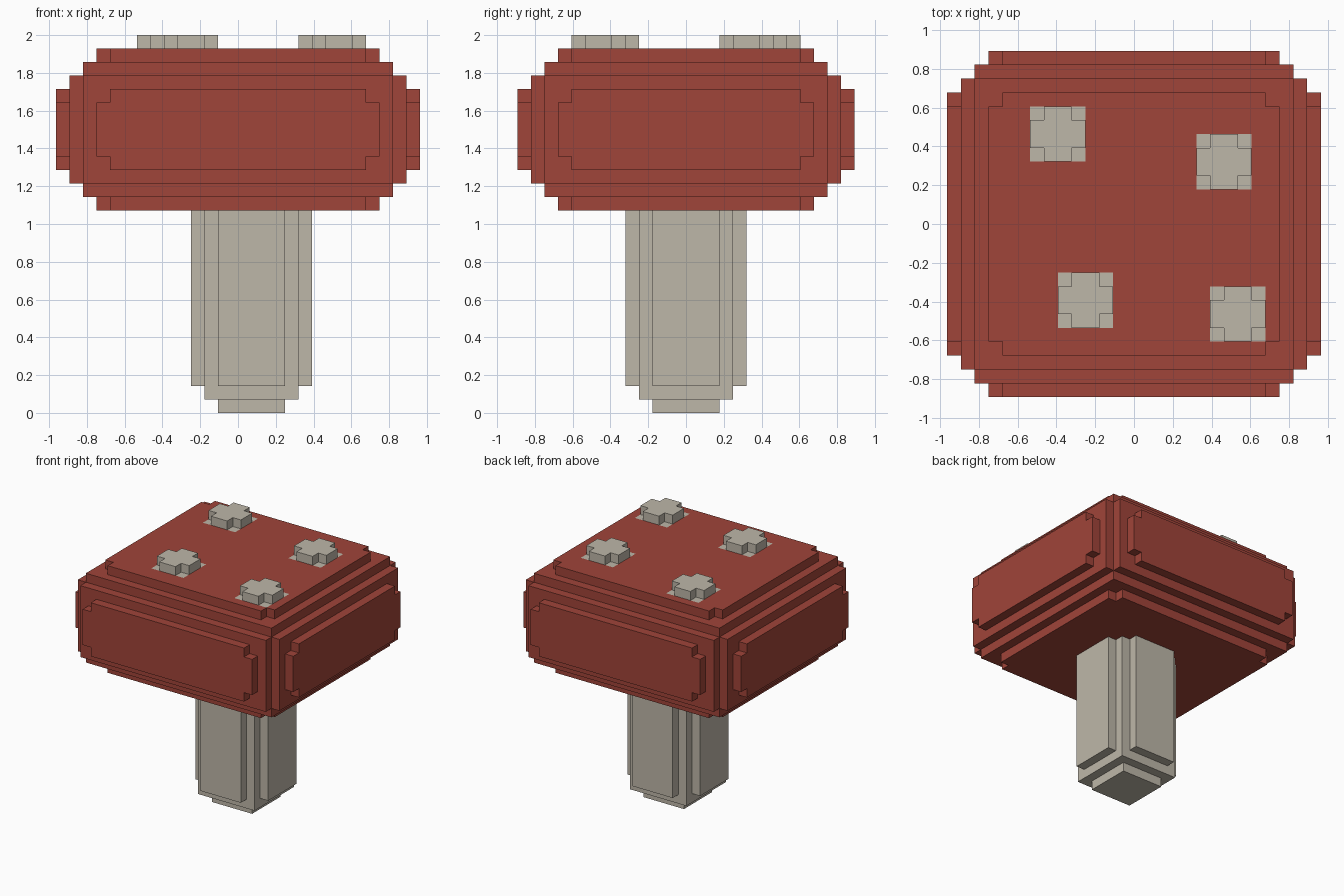
import bpy, bmesh
from mathutils import Vector

if "Cube" in bpy.data.objects:
    bpy.data.objects.remove(bpy.data.objects["Cube"], do_unlink=True)

UNIT = 2 / 28          # edge of one block
CAP_BASE, CAP_TOP = 15, 27


def make_material(name, rgb):
    mat = bpy.data.materials.new(name)
    mat.use_nodes = True
    color = (*rgb, 1)
    mat.diffuse_color = color
    mat.node_tree.nodes["Principled BSDF"].inputs["Base Color"].default_value = color
    return mat


def cap_cells():
    """Rounded slab: each cell is tested by its depth below the three nearest sides."""
    cells = set()
    for x in range(-13, 14):
        for y in range(-12, 13):
            for z in range(CAP_BASE, CAP_TOP):
                depth = sorted((13 - abs(x), 12 - abs(y),
                                min(z - CAP_BASE, CAP_TOP - 1 - z)))
                if depth[0] + depth[1] >= 3 and depth != [0, 3, 3]:
                    cells.add((x, y, z))
    return cells


def stem_cells():
    """Post with stepped vertical corners and a stepped foot."""
    cells = set()
    for x in range(-4, 5):
        for y in range(-4, 5):
            for z in range(CAP_BASE):
                depth = sorted((4 - abs(x), 4 - abs(y), z))
                if depth[0] + depth[1] >= 2:
                    cells.add((x + 1, y, z))
    return cells


def spot_cells(x0, y0):
    """Square set into the cap with a raised cross above it."""
    cells = set()
    for i in range(4):
        for j in range(4):
            cells.add((x0 + i, y0 + j, CAP_TOP - 1))
            if i in (1, 2) or j in (1, 2):
                cells.add((x0 + i, y0 + j, CAP_TOP))
    return cells


def build(name, cells, solid, mat):
    """Skin the exposed sides of the cells and merge flat areas."""
    bm = bmesh.new()
    for cell in cells:
        center = Vector(cell) + Vector((0, 0, 0.5))
        for axis in range(3):
            for sign in (-1, 1):
                normal = Vector((0, 0, 0))
                normal[axis] = sign
                if tuple(int(c + n) for c, n in zip(cell, normal)) in solid:
                    continue
                u = Vector((0, 0, 0))
                u[(axis + 1) % 3] = 0.5
                v = normal.cross(u)
                mid = center + normal / 2
                corners = (mid - u - v, mid + u - v, mid + u + v, mid - u + v)
                bm.faces.new([bm.verts.new(c * UNIT) for c in corners])
    bmesh.ops.remove_doubles(bm, verts=bm.verts, dist=UNIT / 100)
    bmesh.ops.dissolve_limit(bm, angle_limit=0.02, verts=bm.verts, edges=bm.edges)
    mesh = bpy.data.meshes.new(name)
    bm.to_mesh(mesh)
    bm.free()
    mesh.materials.append(mat)
    obj = bpy.data.objects.new(name, mesh)
    bpy.context.collection.objects.link(obj)


red = make_material("cap_red", (0.352, 0.058, 0.041))
pale = make_material("pale_stone", (0.515, 0.475, 0.397))

# Lay out the parts, with the spots replacing cap cells
spots = {
    "spot_back_right": spot_cells(-7, 5),
    "spot_back_left": spot_cells(5, 3),
    "spot_front_right": spot_cells(-5, -7),
    "spot_front_left": spot_cells(6, -8),
}
all_spots = set().union(*spots.values())
cap, stem = cap_cells() - all_spots, stem_cells()
solid = cap | stem | all_spots

build("cap", cap, solid, red)
build("stem", stem, solid, pale)
for name, cells in spots.items():
    build(name, cells, solid, pale)
